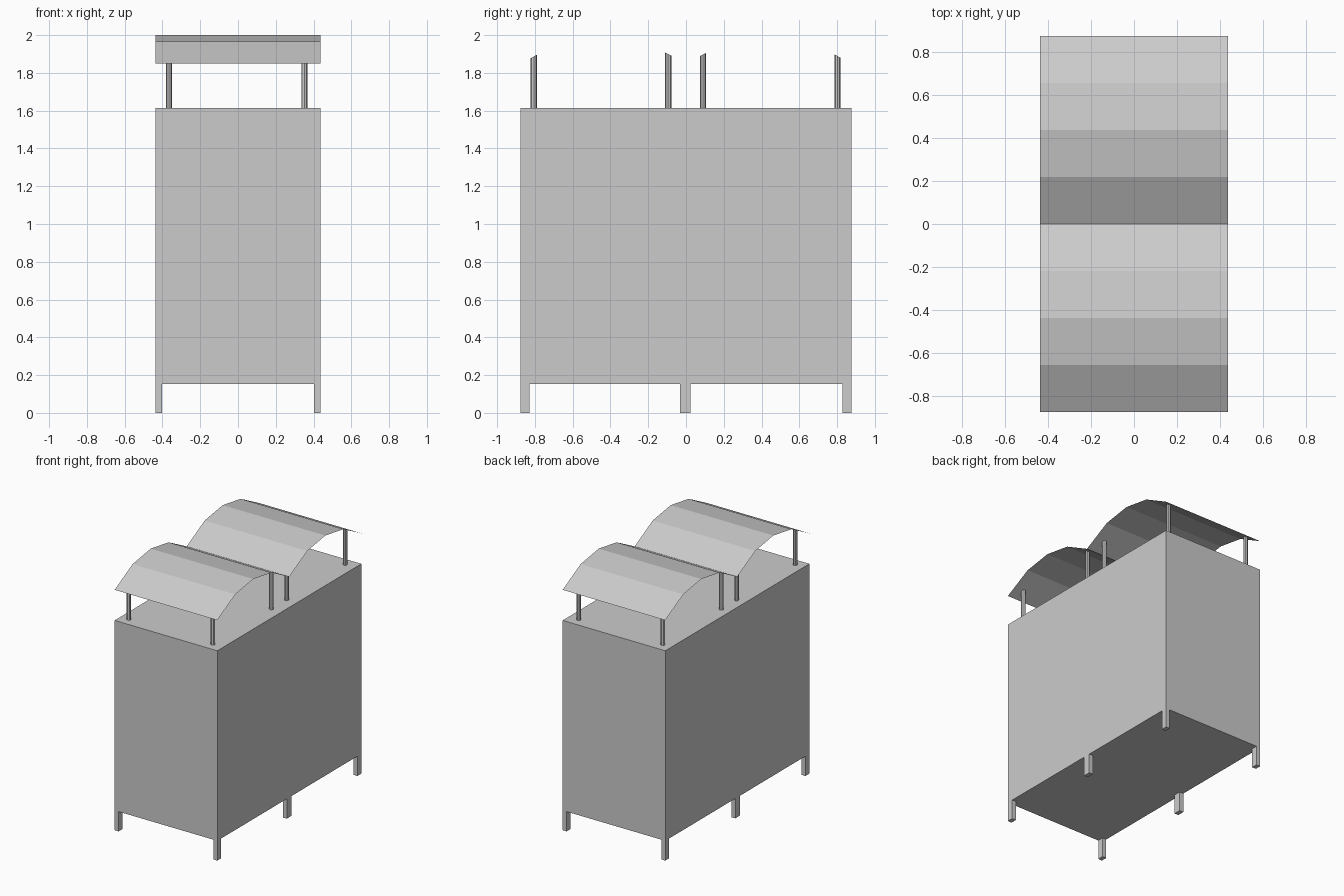
import bpy, bmesh
from mathutils import Matrix, Vector

if "Cube" in bpy.data.objects:
    bpy.data.objects.remove(bpy.data.objects["Cube"])

HX, HY = 0.437, 0.876            # half width, half length
BASE, TOP = 0.152, 1.615         # cabinet bottom and top
ARC = [1.85, 1.965, 2.0, 1.965, 1.85]   # canopy heights at quarter points


def finish(bm, name):
    me = bpy.data.meshes.new(name)
    bm.to_mesh(me)
    bm.free()
    ob = bpy.data.objects.new(name, me)
    bpy.context.collection.objects.link(ob)
    return ob


def box(name, x0, x1, y0, y1, z0, z1):
    bm = bmesh.new()
    size = Matrix.Diagonal((x1 - x0, y1 - y0, z1 - z0, 1))
    mid = Vector((x0 + x1, y0 + y1, z0 + z1)) / 2
    bmesh.ops.create_cube(bm, size=1, matrix=Matrix.Translation(mid) @ size)
    return finish(bm, name)


def canopy_height(y):
    t = (y % HY) / HY * 4
    i = min(int(t), 3)
    return ARC[i] + (ARC[i + 1] - ARC[i]) * (t - i)


def canopy(name, y0):
    # open single-sided sheet swept across x
    bm = bmesh.new()
    rows = [[bm.verts.new((x, y0 + HY * i / 4, z)) for x in (-HX, HX)]
            for i, z in enumerate(ARC)]
    for a, b in zip(rows, rows[1:]):
        bm.faces.new((a[0], a[1], b[1], b[0]))
    return finish(bm, name)


def post(name, x, y):
    # round post whose top is cut to the canopy slope
    bm = bmesh.new()
    bmesh.ops.create_cone(bm, cap_ends=True, segments=8, radius1=0.016,
                          radius2=0.016, depth=1,
                          matrix=Matrix.Translation((x, y, 0)))
    for v in bm.verts:
        v.co.z = canopy_height(v.co.y) if v.co.z > 0 else TOP
    return finish(bm, name)


# Cabinet
box("cabinet", -HX, HX, -HY, HY, BASE, TOP)

# Six legs, three per side
for side, x0, x1 in (("left", -HX, -HX + 0.034), ("right", HX - 0.034, HX)):
    for place, y0, y1 in (("front", -HY, -HY + 0.047),
                          ("middle", -0.031, 0.025),
                          ("back", HY - 0.047, HY)):
        box(f"{place}_{side}_leg", x0, x1, y0, y1, 0, BASE)

# Two curved canopies
canopy("front_canopy", -HY)
canopy("back_canopy", 0)

# Four posts under each canopy
for side, x in (("left", -0.365), ("right", 0.351)):
    for i, y in enumerate((-0.806, -0.094, 0.09, 0.802)):
        post(f"{side}_canopy_post_{i + 1}", x, y)
